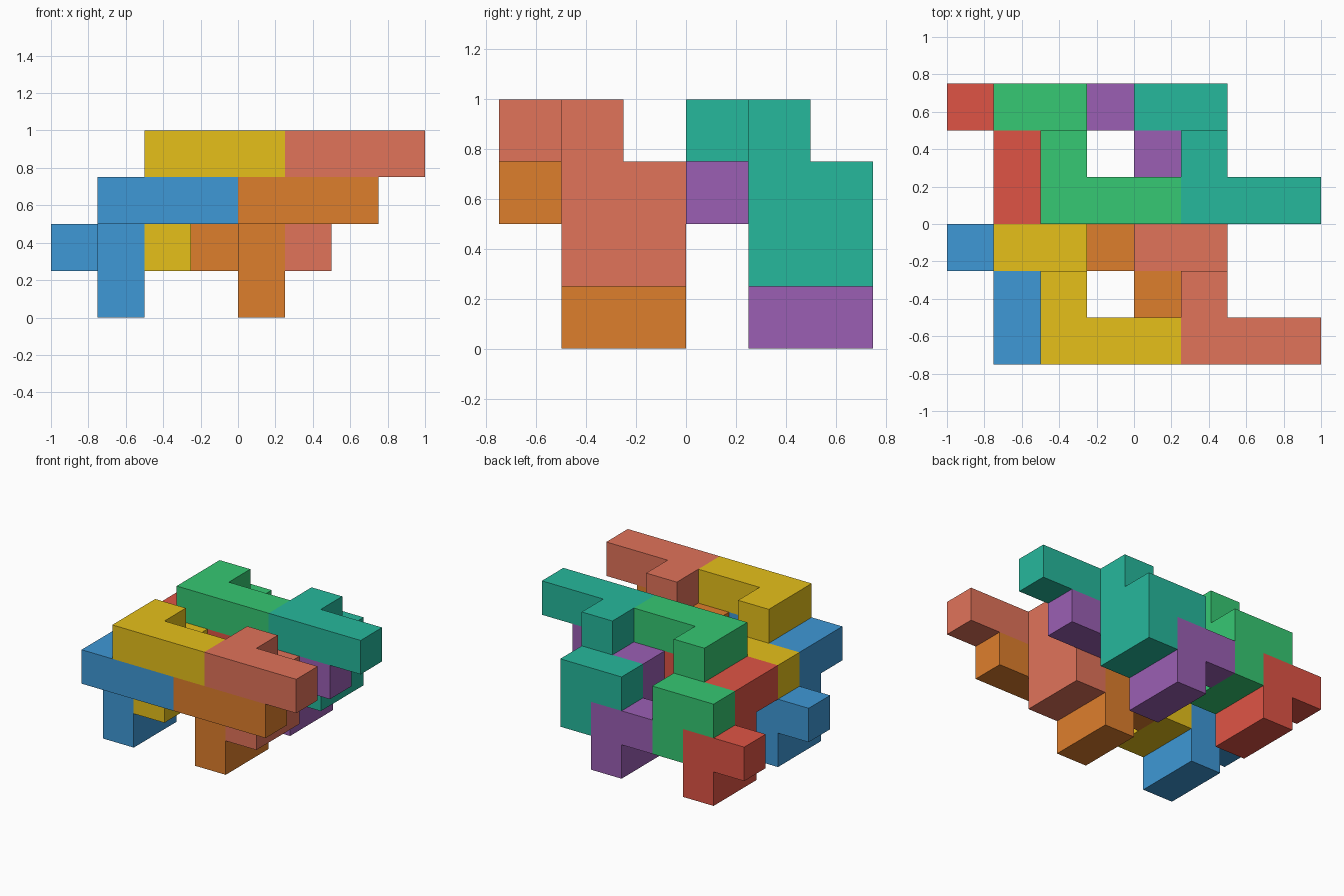
import bpy, bmesh
from mathutils import Vector

if "Cube" in bpy.data.objects:
    bpy.data.objects.remove(bpy.data.objects["Cube"])

U = 0.25                              # edge of one cube cell
ORIGIN = Vector((-1.0, -0.75, 0.0))   # corner of the cell grid

# One interlocking piece, as cells (x, y, z) in grid units
PIECE = {(5, 0, 3), (6, 0, 3), (7, 0, 3), (5, 1, 3),   # top arm and its stub
         (5, 1, 2), (5, 2, 2), (4, 2, 2),              # middle body and side hook
         (5, 1, 1), (5, 2, 1)}                         # foot

# Every piece is the same shape shifted on the grid
PLACEMENTS = [
    ("front_upper_right_piece", (0, 0, 0), "E1735A"),
    ("front_upper_left_piece", (-3, 0, 0), "E6C01A"),
    ("front_lower_right_piece", (-1, 0, -1), "DE7E2C"),
    ("front_lower_left_piece", (-4, 0, -1), "3E98D6"),
    ("back_upper_right_piece", (0, 3, 0), "26B89C"),
    ("back_upper_left_piece", (-3, 3, 0), "36C873"),
    ("back_lower_right_piece", (-1, 3, -1), "9B5FB4"),
    ("back_lower_left_piece", (-4, 3, -1), "DF5445"),
]


def material(name, hex_code):
    srgb = [int(hex_code[i:i + 2], 16) / 255 for i in (0, 2, 4)]
    mat = bpy.data.materials.new(name)
    mat.diffuse_color = [((c + 0.055) / 1.055) ** 2.4 for c in srgb] + [1.0]
    mat.use_nodes = True
    mat.node_tree.nodes["Principled BSDF"].inputs["Base Color"].default_value = mat.diffuse_color
    return mat


def build_piece(name, shift, hex_code):
    bm = bmesh.new()
    # Outer skin: one square wherever a cell has no neighbour
    for cell in sorted(PIECE):
        for axis in range(3):
            for side in (0, 1):
                step = [0, 0, 0]
                step[axis] = 2 * side - 1
                if tuple(c + s for c, s in zip(cell, step)) in PIECE:
                    continue
                quad = []
                for a, b in ((0, 0), (1, 0), (1, 1), (0, 1)):
                    p = Vector(cell) + Vector(shift)
                    p[axis] += side
                    p[(axis + 1) % 3] += a
                    p[(axis + 2) % 3] += b
                    quad.append(bm.verts.new(ORIGIN + p * U))
                bm.faces.new(quad if side else quad[::-1])
    # Weld and merge the squares into clean flat faces
    bmesh.ops.remove_doubles(bm, verts=bm.verts[:], dist=1e-4)
    bmesh.ops.dissolve_limit(bm, angle_limit=0.01, verts=bm.verts[:], edges=bm.edges[:])
    mesh = bpy.data.meshes.new(name)
    bm.to_mesh(mesh)
    bm.free()
    mesh.materials.append(material(name + "_colour", hex_code))
    bpy.context.collection.objects.link(bpy.data.objects.new(name, mesh))


for placement in PLACEMENTS:
    build_piece(*placement)
